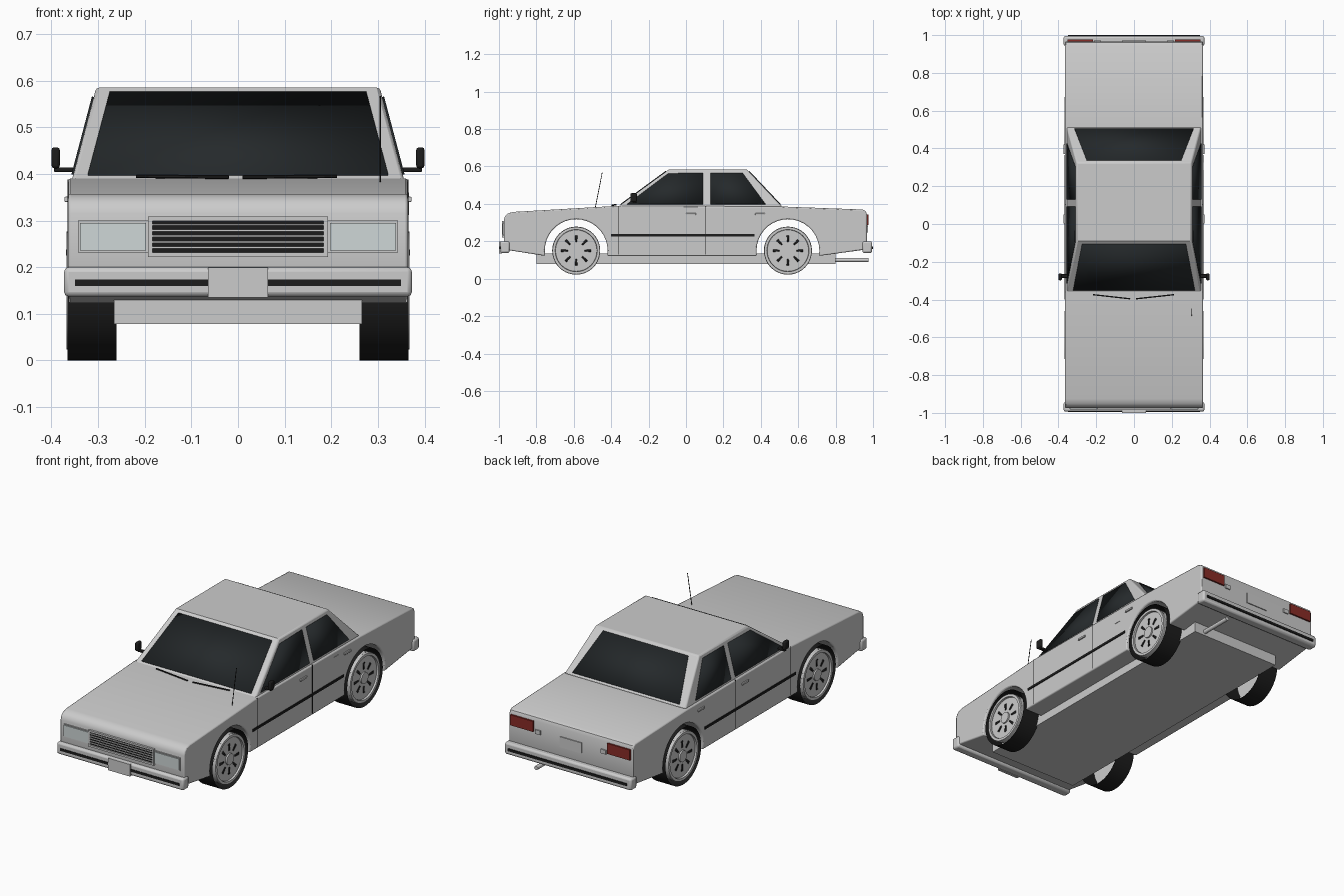
import bpy, bmesh, math
from mathutils import Vector

if "Cube" in bpy.data.objects:
    bpy.data.objects.remove(bpy.data.objects["Cube"])

def material(name, rgb):
    m = bpy.data.materials.new(name)
    m.diffuse_color = (*rgb, 1)
    m.use_nodes = True
    m.node_tree.nodes["Principled BSDF"].inputs["Base Color"].default_value = m.diffuse_color
    return m

GLASS = material("dark_glass", (.018, .022, .024))
BLACK = material("black_rubber", (.012, .012, .012))
RED = material("red_lens", (.25, .025, .02))
CLEAR = material("clear_lens", (.62, .68, .68))

def finish(bm, name, mat=None, bevel=0, seg=2, thick=0):
    bmesh.ops.recalc_face_normals(bm, faces=bm.faces)
    me = bpy.data.meshes.new(name)
    bm.to_mesh(me)
    bm.free()
    ob = bpy.data.objects.new(name, me)
    bpy.context.collection.objects.link(ob)
    if mat:
        me.materials.append(mat)
    if thick:
        s = ob.modifiers.new("Solidify", 'SOLIDIFY')
        s.thickness, s.offset = thick, 0
    if bevel:
        b = ob.modifiers.new("Bevel", 'BEVEL')
        b.width, b.segments, b.limit_method, b.angle_limit = bevel, seg, 'ANGLE', math.radians(40)
    bpy.context.view_layer.objects.active = ob
    ob.select_set(True)
    bpy.ops.object.shade_smooth_by_angle(angle=math.radians(35))
    ob.select_set(False)
    return ob

def box(name, x, y, z, mat=None, bevel=0):
    """Box from (min, max) ranges."""
    bm = bmesh.new()
    bmesh.ops.create_cube(bm, size=1)
    for v in bm.verts:
        v.co = [(r[0] + r[1]) / 2 + c * (r[1] - r[0]) for c, r in zip(v.co, (x, y, z))]
    return finish(bm, name, mat, bevel)

def panel(name, pts, mat=None, thick=.008):
    """Thin sheet through the given corners."""
    bm = bmesh.new()
    bm.faces.new([bm.verts.new(p) for p in pts])
    return finish(bm, name, mat, thick=thick)

def rod(name, a, b, r, mat=None, n=12, caps=True):
    """Cylinder between two points."""
    a, b = Vector(a), Vector(b)
    bm = bmesh.new()
    bmesh.ops.create_cone(bm, cap_ends=caps, segments=n, radius1=r, radius2=r, depth=(b - a).length)
    q = (b - a).to_track_quat('Z', 'Y')
    for v in bm.verts:
        v.co = q @ v.co + (a + b) / 2
    return finish(bm, name, mat)

def side(s, lo, hi):
    return (lo, hi) if s > 0 else (-hi, -lo)

# Body: side profile with wheel arches, extruded across the width
AXLES, WZ, WR = (-.587, .545), .15, .15

def arch(yc, r=.168):
    a0 = math.asin((.122 - WZ) / r)
    return [(yc + r * math.cos(a), WZ + r * math.sin(a))
            for a in (math.pi - a0 - (math.pi - 2 * a0) * i / 20 for i in range(21))]

profile = ([(-.965, .155)] + arch(AXLES[0]) + arch(AXLES[1]) +
           [(.955, .155), (.967, .2), (.967, .345), (.96, .362), (.945, .37), (.51, .386), (-.36, .39),
            (-.925, .357), (-.95, .35), (-.967, .336), (-.974, .315), (-.974, .2)])
bm = bmesh.new()
f = bm.faces.new([bm.verts.new((-.365, y, z)) for y, z in profile])
ext = bmesh.ops.extrude_face_region(bm, geom=[f])
bmesh.ops.translate(bm, vec=(.73, 0, 0), verts=[v for v in ext['geom'] if isinstance(v, bmesh.types.BMVert)])
finish(bm, "body", bevel=.006)
box("floor_pan", (-.266, .266), (-.8, .8), (.078, .135))

# Cabin: tapered block
Z0, Z1 = .384, .585
def front_y(z): return -.365 + (z - Z0) / (Z1 - Z0) * .275
def rear_y(z): return .515 - (z - Z0) / (Z1 - Z0) * .19
def side_x(z): return .357 - (z - Z0) / (Z1 - Z0) * .053
bm = bmesh.new()
bmesh.ops.create_cube(bm, size=2)
for v in bm.verts:
    z = Z1 if v.co.z > 0 else Z0
    v.co = (side_x(z) * v.co.x, rear_y(z) if v.co.y > 0 else front_y(z), z)
finish(bm, "cabin", bevel=.007)

# Windows
for name, fn, w0, w1 in (("windscreen", front_y, .322, .275), ("rear_window", rear_y, .315, .25)):
    a, b = .396, .573
    panel(name, [(-w0, fn(a), a), (w0, fn(a), a), (w1, fn(b), b), (-w1, fn(b), b)], GLASS)
for s in (1, -1):
    for name, pts in (("front_door_window", [(-.315, .398), (-.095, .562), (.092, .565), (.092, .398)]),
                      ("rear_door_window", [(.13, .398), (.13, .565), (.302, .565), (.425, .398)])):
        panel(name, [(s * side_x(z), y, z) for y, z in pts], GLASS)

# Wheels: open tread, flat disc with raised rim, hub and eight slots
for s in (1, -1):
    for yc in AXLES:
        rod("tyre", (s * .26, yc, WZ), (s * .366, yc, WZ), WR, BLACK, 40, caps=False)
        rod("wheel_disc", (s * .335, yc, WZ), (s * .358, yc, WZ), .128, n=40)
        rod("wheel_hub", (s * .35, yc, WZ), (s * .366, yc, WZ), .03, n=20)
        bm = bmesh.new()
        rings = []
        for r, x in ((.128, .354), (.126, .367), (.113, .367), (.11, .354)):
            rings.append([bm.verts.new((s * x, yc + r * math.cos(i * math.tau / 40), WZ + r * math.sin(i * math.tau / 40)))
                          for i in range(40)])
        for p, q in zip(rings, rings[1:]):
            for i in range(40):
                bm.faces.new((p[i], p[i - 1], q[i - 1], q[i]))
        finish(bm, "wheel_rim", thick=.001)
        for k in range(8):
            a = k * math.tau / 8
            pts = []
            for r, t in ((.045, -.004), (.08, -.007), (.08, .007), (.045, .004)):
                pts.append((s * .358, yc + r * math.cos(a) - t * math.sin(a), WZ + r * math.sin(a) + t * math.cos(a)))
            panel("wheel_slot", pts, BLACK, .004)

# Bumpers, with dark inserts
box("front_bumper", (-.373, .373), (-.993, -.943), (.137, .2), bevel=.01)
box("front_bumper_strip", (-.35, .35), (-.996, -.98), (.16, .173), BLACK)
box("front_plate", (-.064, .064), (-1, -.985), (.135, .199))
box("rear_bumper", (-.373, .373), (.943, .995), (.137, .2), bevel=.01)
box("rear_bumper_strip", (-.35, .35), (.98, 1), (.16, .173), BLACK)
box("rear_plate", (-.064, .064), (.96, .972), (.247, .303))

# Grille
box("grille_back", (-.185, .185), (-.978, -.965), (.23, .302), BLACK)
for z in (.2265, .3035):
    box("grille_frame_bar", (-.193, .193), (-.985, -.965), (z - .005, z + .005))
for s in (1, -1):
    box("grille_frame_end", side(s, .183, .193), (-.985, -.965), (.223, .307))
for i in range(5):
    z = .242 + i * .0122
    box("grille_slat", (-.183, .183), (-.982, -.965), (z - .002, z + .002))

# Paired details
for s in (1, -1):
    box("headlight_frame", side(s, .193, .343), (-.978, -.96), (.231, .3))
    box("headlight", side(s, .197, .339), (-.982, -.96), (.236, .295), CLEAR)
    box("tail_light", side(s, .218, .352), (.955, .976), (.288, .344), RED)
    box("reversing_light", side(s, .178, .208), (.955, .973), (.28, .302))
    box("side_trim", side(s, .36, .369), (-.4, .365), (.225, .238), BLACK)
    for y in (-.36, .105):
        box("door_seam", side(s, .36, .3655), (y - .002, y + .002), (.13, .388), BLACK)
    for y in (.0, .37):
        box("door_handle", side(s, .36, .372), (y, y + .053), (.34, .351), bevel=.002)
    box("mirror_arm", side(s, .345, .395), (-.285, -.265), (.404, .414), BLACK, .003)
    box("mirror_head", side(s, .382, .4), (-.298, -.262), (.412, .457), BLACK, .006)

# Single details
box("fuel_flap", (.36, .367), (.285, .325), (.312, .36))
rod("antenna", (.305, -.485, .38), (.305, -.448, .567), .0018, BLACK, 6)
rod("exhaust_pipe", (.2, .78, .1), (.2, .975, .1), .011, n=16)
for x0, x1 in ((-.02, -.218), (.01, .212)):
    rod("wiper", (x0, -.396, .393), (x1, -.374, .395), .004, BLACK, 6)
